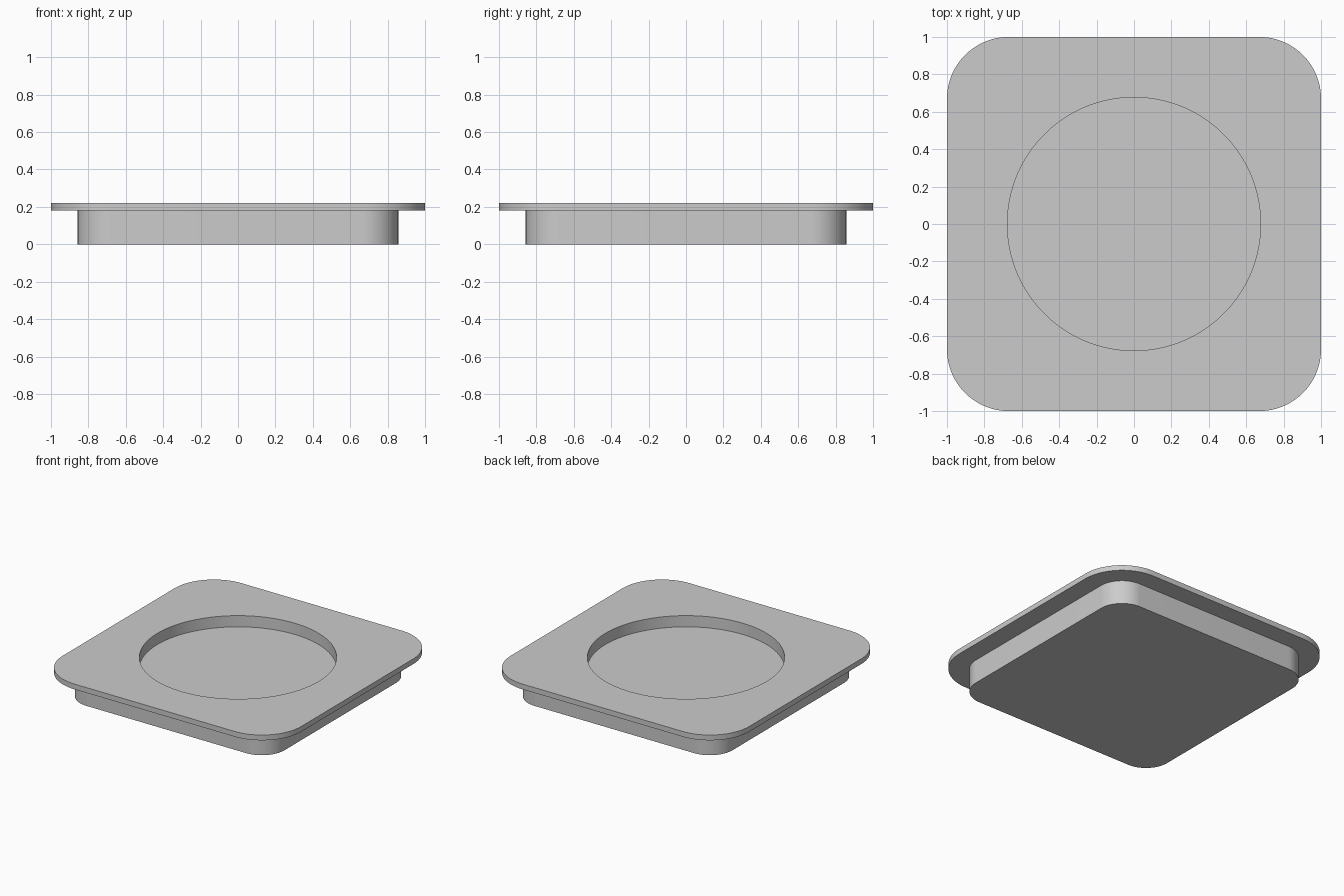
import bpy
import bmesh
from math import cos, sin, pi, radians

STEPS = 24  # points per corner

if "Cube" in bpy.data.objects:
    bpy.data.objects.remove(bpy.data.objects["Cube"])

grey = bpy.data.materials.new("light_grey")
grey.use_nodes = True
colour = (0.6, 0.6, 0.6, 1)
grey.diffuse_color = colour
grey.node_tree.nodes["Principled BSDF"].inputs["Base Color"].default_value = colour


def rounded_square(half, radius, z):
    """Outline of a square with rounded corners."""
    points = []
    for corner in range(4):
        mid = pi / 4 + corner * pi / 2
        cx = (half - radius) * (1 if cos(mid) > 0 else -1)
        cy = (half - radius) * (1 if sin(mid) > 0 else -1)
        for i in range(STEPS):
            a = corner * pi / 2 + i / (STEPS - 1) * pi / 2
            points.append((cx + radius * cos(a), cy + radius * sin(a), z))
    return points


def circle(radius, z):
    """Round outline with the same point count as the square."""
    count = 4 * STEPS
    angles = [(i + 0.5) / count * 2 * pi for i in range(count)]
    return [(radius * cos(a), radius * sin(a), z) for a in angles]


# Outlines from the underside, out over the rim and down into the recess
outlines = [
    rounded_square(0.857, 0.19, 0),
    rounded_square(0.857, 0.19, 0.18),
    rounded_square(1.0, 0.33, 0.18),
    rounded_square(1.0, 0.33, 0.22),
    circle(0.677, 0.22),
    circle(0.677, 0.135),
]

bm = bmesh.new()
loops = [[bm.verts.new(p) for p in outline] for outline in outlines]
for low, high in zip(loops, loops[1:]):
    for i in range(len(low)):
        j = (i + 1) % len(low)
        bm.faces.new((low[i], low[j], high[j], high[i]))
bm.faces.new(reversed(loops[0]))  # underside
bm.faces.new(loops[-1])           # recess floor
bmesh.ops.recalc_face_normals(bm, faces=bm.faces)

mesh = bpy.data.meshes.new("recessed_tray")
bm.to_mesh(mesh)
bm.free()
mesh.materials.append(grey)
tray = bpy.data.objects.new("recessed_tray", mesh)
bpy.context.collection.objects.link(tray)

# Smooth round walls, sharp rims
bpy.ops.object.select_all(action="DESELECT")
tray.select_set(True)
bpy.context.view_layer.objects.active = tray
bpy.ops.object.shade_smooth_by_angle(angle=radians(30))
